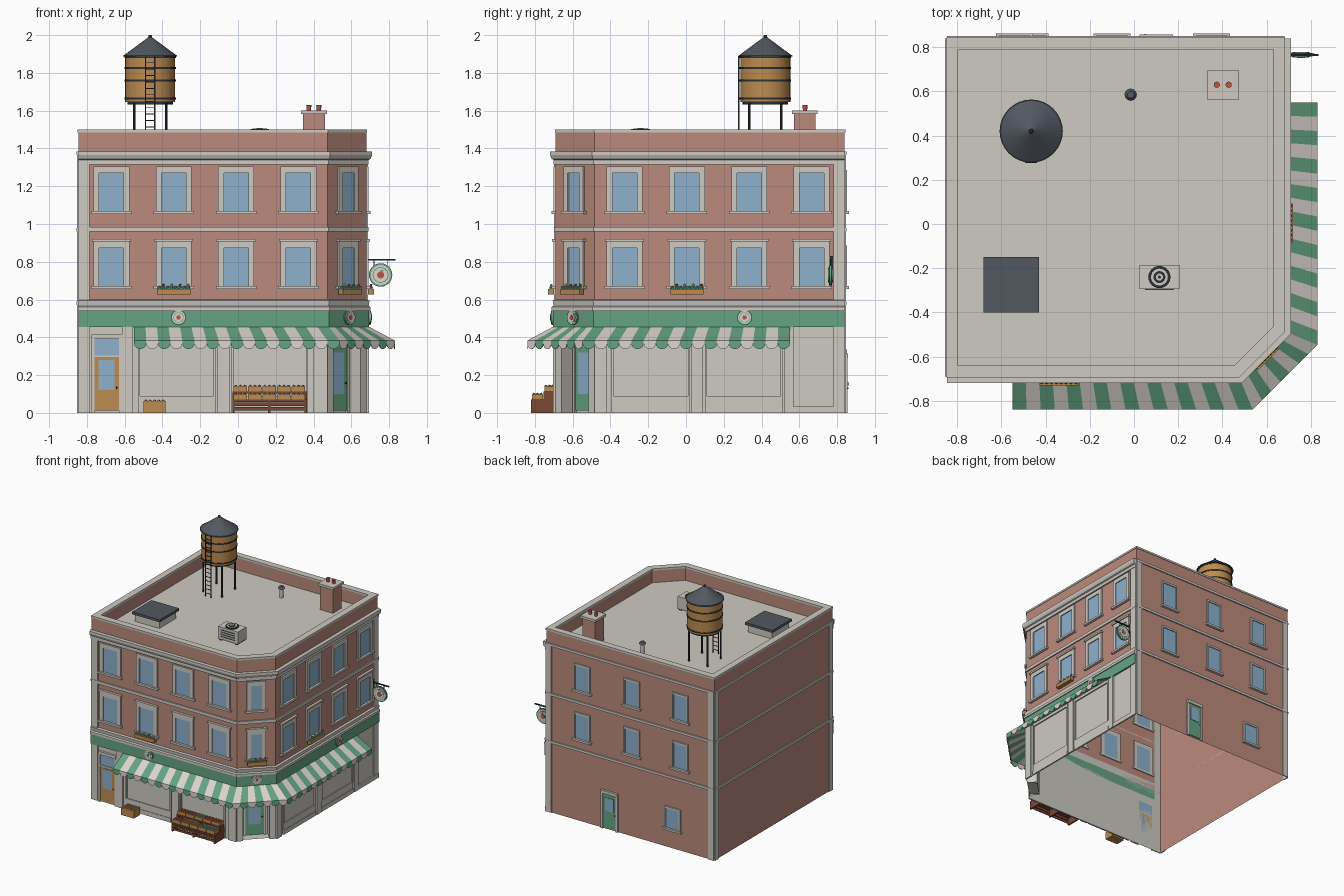
import bpy, bmesh, math, random
from mathutils import Matrix, Vector

random.seed(4)
if "Cube" in bpy.data.objects:
    bpy.data.objects.remove(bpy.data.objects["Cube"])

# Palette
COLOURS = {
    "brick": (.50, .255, .20), "stone": (.62, .595, .545), "cream": (.72, .67, .64),
    "glass": (.27, .44, .61), "green": (.13, .37, .22), "wood": (.51, .26, .08),
    "brown": (.19, .065, .034), "slate": (.084, .098, .117), "iron": (.026, .03, .037),
    "red": (.5, .09, .06)}
NAMES = list(COLOURS)
MATS = []
for name, rgb in COLOURS.items():
    m = bpy.data.materials.new(name)
    m.use_nodes = True
    m.diffuse_color = (*rgb, 1)
    m.node_tree.nodes["Principled BSDF"].inputs["Base Color"].default_value = (*rgb, 1)
    MATS.append(m)


def finish(bm, name, smooth=False, recalc=True):
    """Turn a bmesh into a named object carrying only the materials it uses."""
    if recalc:
        bmesh.ops.recalc_face_normals(bm, faces=bm.faces)
    used = sorted({f.material_index for f in bm.faces})
    for f in bm.faces:
        f.material_index = used.index(f.material_index)
        f.smooth = smooth
    for e in bm.edges:
        e.smooth = len(e.link_faces) == 2 and e.calc_face_angle() < .6
    mesh = bpy.data.meshes.new(name)
    bm.to_mesh(mesh)
    bm.free()
    for i in used:
        mesh.materials.append(MATS[i])
    ob = bpy.data.objects.new(name, mesh)
    bpy.context.collection.objects.link(ob)
    return ob


def paint(verts, colour):
    for f in {f for v in verts for f in v.link_faces}:
        f.material_index = NAMES.index(colour)


def face(bm, pts, colour):
    f = bm.faces.new([bm.verts.new(p) for p in pts])
    f.material_index = NAMES.index(colour)


def box(bm, M, u, d, z, colour):
    """Box in wall space: u along the wall, d outward, z up."""
    mid = Vector((sum(u) / 2, -sum(d) / 2, sum(z) / 2))
    size = (abs(u[1] - u[0]), abs(d[1] - d[0]), abs(z[1] - z[0]), 1)
    r = bmesh.ops.create_cube(bm, size=1, matrix=M @ Matrix.Translation(mid) @ Matrix.Diagonal(size))
    paint(r["verts"], colour)


def cyl(bm, M, r1, r2, h, colour, seg=24):
    r = bmesh.ops.create_cone(bm, cap_ends=True, segments=seg, radius1=r1, radius2=r2, depth=h, matrix=M)
    paint(r["verts"], colour)


def ball(bm, p, r, colour):
    paint(bmesh.ops.create_icosphere(bm, subdivisions=1, radius=r, matrix=Matrix.Translation(p))["verts"], colour)


def at(x, y, z=0, turn=0):
    return Matrix.Translation((x, y, z)) @ Matrix.Rotation(math.radians(turn), 4, "Z")


W, E, S, N = -.845, .68, -.69, .84          # outer walls
CUT, T = .205, math.tan(math.pi / 8)        # cut corner
FRONT, SIDE, BACK, LEFT = at(0, S), at(E, 0, 0, 90), at(0, N, 0, 180), at(W, 0, 0, -90)
CORNER = at(E - CUT / 2, S + CUT / 2, 0, 45)
WORLD = Matrix()


def street(d):
    return [(W, S - d), (E - CUT + d * T, S - d), (E + d, S + CUT - d * T), (E + d, N)]


def ring(d):
    p = street(d)
    return [(W - d, S - d), p[1], p[2], (E + d, N + d), (W - d, N + d)]


def sweep(bm, profile, colour, path=street, closed=False):
    cols = [[bm.verts.new((*xy, z)) for xy in path(d)] for d, z in profile]
    n, count = len(cols), len(cols[0])
    for k in range(count if closed else count - 1):
        for i in range(n):
            a, b, j = cols[i], cols[(i + 1) % n], (k + 1) % count
            bm.faces.new((a[k], a[j], b[j], b[k])).material_index = NAMES.index(colour)
    if not closed:
        for k in (0, -1):
            bm.faces.new([c[k] for c in cols]).material_index = NAMES.index(colour)


def rect(d0, d1, z0, z1):
    return [(d0, z0), (d1, z0), (d1, z1), (d0, z1)]


# Hollow wall shell, with a recessed entrance on the cut corner
bm = bmesh.new()


def sheet(pts, z0, z1, colour):
    for a, b in zip(pts, pts[1:]):
        face(bm, [(*a, z0), (*b, z0), (*b, z1), (*a, z1)], colour)


recess = [(CORNER @ Vector((u, y, 0))).to_2d()[:] for u, y in ((-.1, 0), (-.1, .08), (.1, .08), (.1, 0))]
p = street(0)
sheet(p[:2] + recess + p[2:], 0, .45, "stone")
sheet(p, .45, .55, "stone")
sheet(p, .55, 1.49, "brick")
sheet([p[3], (W, N), p[0]], 0, 1.49, "brick")
face(bm, [(*q, .45) for q in recess], "stone")
face(bm, [(*q, .01) for q in reversed(recess)], "stone")
sheet([*reversed(ring(-.048)), ring(-.048)[-1]], 1.385, 1.49, "brick")
face(bm, [(*q, 1.385) for q in ring(-.048)], "stone")
finish(bm, "walls_and_roof", recalc=False)

# Mouldings: coping, cornice, string course, shop fascia
bm = bmesh.new()
sweep(bm, rect(-.05, .004, 1.485, 1.5), "stone", ring, True)
sweep(bm, [(0, 1.315), (.012, 1.315), (.012, 1.34), (.022, 1.345), (.03, 1.365), (.03, 1.385), (0, 1.385)], "stone")
sweep(bm, rect(0, .01, .96, .985), "stone")
sweep(bm, [(0, .54), (.022, .54), (.022, .56), (.012, .567), (.016, .595), (0, .6)], "stone")
for M, a, b in ((BACK, -E, -W), (LEFT, -N, -S)):
    for z in (.58, .97, 1.375):
        box(bm, M, (a, b), (0, .01), (z - .01, z + .01), "stone")
finish(bm, "mouldings")
bm = bmesh.new()
sweep(bm, rect(0, .014, .455, .542), "green")
finish(bm, "shop_fascia")

# Corner strips
bm = bmesh.new()
for M, a, b in ((FRONT, W, W + .06), (SIDE, N - .06, N), (BACK, -E, .05 - E),
                (BACK, -W - .05, -W), (LEFT, -N, .05 - N), (LEFT, -S - .05, -S)):
    box(bm, M, (a, b), (0, .008), (0, 1.38), "stone")
finish(bm, "corner_strips")

# Windows
bm = bmesh.new()


def window(M, u, z, w=.13, h=.2, jamb=.03, head=.035, hood=False):
    o = w / 2 + jamb
    box(bm, M, (u - w / 2, u + w / 2), (-.008, .004), (z, z + h), "glass")
    for s in (-1, 1):
        box(bm, M, (u + s * w / 2, u + s * o), (-.008, .012), (z, z + h), "stone")
    box(bm, M, (u - o, u + o), (-.008, .012), (z + h, z + h + head), "stone")
    box(bm, M, (u - o - .012, u + o + .012), (-.008, .022), (z - .016, z), "stone")
    if hood:
        box(bm, M, (u - o - .008, u + o + .008), (0, .02), (z + h + head, z + h + head + .014), "stone")


for z, hood in ((.672, True), (1.07, False)):
    for i in range(4):
        window(FRONT, -.67 + .33 * i, z, hood=hood)
        window(SIDE, -.325 + .33 * i, z, hood=hood)
    window(CORNER, 0, z, w=.085, hood=hood)
    for u in (-.35, .1, .54):
        window(BACK, u, z, w=.12, jamb=.012, head=.015)
window(BACK, .47, .16, w=.12, h=.16, jamb=.012, head=.015)
finish(bm, "windows")

# Shop front: piers, sill wall, slim frames
bm = bmesh.new()
for M, piers, bays in (
        (FRONT, ((-.615, -.555), (-.11, -.045), (.4, E - CUT)), ((-.53, -.12), (-.035, .37))),
        (SIDE, ((S + CUT, -.42), (.03, .09), (.52, .57)), ((-.395, .02), (.1, .51)))):
    for q in piers:
        box(bm, M, q, (0, .014), (0, .455), "stone")
    for a, b in bays:
        box(bm, M, (a, b), (0, .012), (0, .035), "stone")
        box(bm, M, (a, b), (0, .008), (.035, .09), "stone")
        for u in (a, b - .01):
            box(bm, M, (u, u + .01), (0, .01), (.09, .43), "stone")
        box(bm, M, (a, b), (0, .01), (.43, .455), "stone")
box(bm, SIDE, (.57, N), (0, .012), (0, .035), "stone")
finish(bm, "shop_front")


# Doors
def door(name, M, u, d, w, h, colour, glass, transom=None):
    global bm
    bm = bmesh.new()
    box(bm, M, (u - w, u + w), (d, d + .008), (.012, h), colour)
    box(bm, M, (u - w * .65, u + w * .65), (d, d + .012), glass, "glass")
    ball(bm, M @ Vector((u + w * .82, -d - .014, h * .45)), .006, "iron")
    top = h
    if transom:
        top = transom[1]
        box(bm, M, (u - w, u + w), (d, d + .007), transom, "glass")
        box(bm, M, (u - w, u + w), (d, d + .012), (h, transom[0]), "stone")
    for s in (-1, 1):
        box(bm, M, (u + s * w, u + s * (w + .016)), (d, d + .014), (0, top), "stone")
    box(bm, M, (u - w - .016, u + w + .016), (d, d + .018), (top, top + .025), "stone")
    finish(bm, name)


door("front_door", FRONT, -.695, 0, .065, .295, "wood", (.12, .28), (.305, .39))
door("corner_door", CORNER, 0, -.08, .07, .35, "green", (.1, .32), (.36, .415))
door("back_door", BACK, -.1, 0, .06, .29, "green", (.15, .26))

# Striped awning with scalloped edge
bm = bmesh.new()
inner, outer = [[Vector(q) for q in street(d)] for d in (.012, .15)]
for pts in (inner, outer):
    pts[0].x, pts[3].y = -.55, .55
for k, count in enumerate((17, 7, 17)):
    for i in range(count):
        colour = ("green", "cream")[(i + k) % 2]
        a, b = [inner[k].lerp(inner[k + 1], j / count) for j in (i, i + 1)]
        c, e = [outer[k].lerp(outer[k + 1], j / count) for j in (i, i + 1)]
        face(bm, [(*a, .457), (*c, .383), (*e, .383), (*b, .457)], colour)
        lobe = [c.lerp(e, .5 - .5 * math.cos(t * math.pi / 8)) for t in range(9)]
        drop = [(*q, .368 - .03 * math.sin(t * math.pi / 8)) for t, q in enumerate(lobe)]
        face(bm, [(*c, .383), *drop, (*e, .383)], colour)
bmesh.ops.remove_doubles(bm, verts=bm.verts, dist=.0005)
awning = finish(bm, "awning", recalc=False)
awning.modifiers.new("cloth", "SOLIDIFY").thickness = .004


# Round emblems and the hanging sign
def emblem(M, r, s=1):
    turn = Matrix.Rotation(math.pi / 2, 4, "X")
    for k, h, colour in ((1, .012, "green"), (.85, .016, "cream"), (.68, .02, "green"), (.6, .024, "cream"), (.3, .028, "red")):
        cyl(bm, M @ turn, r * k, r * k, h * s, colour)
    box(bm, M, (0, r * .25), (-.014 * s, .014 * s), (r * .3, r * .42), "green")


bm = bmesh.new()
for M, u in ((FRONT, -.315), (CORNER, 0), (SIDE, .31)):
    emblem(M @ at(u, -.016, .505), .04)
finish(bm, "fascia_emblems")
bm = bmesh.new()
emblem(at(.755, .765, .73), .062)
box(bm, WORLD, (E, .835), (-.77, -.76), (.806, .814), "iron")
box(bm, WORLD, (E, E + .012), (-.78, -.75), (.76, .83), "iron")
for x in (.72, .79):
    box(bm, WORLD, (x - .002, x + .002), (-.767, -.763), (.77, .81), "iron")
finish(bm, "hanging_sign")

# Flower boxes
bm = bmesh.new()
for M, u, w in ((FRONT, -.34, .088), (CORNER, 0, .072), (SIDE, .005, .088)):
    box(bm, M, (u - w, u + w), (.008, .04), (.626, .656), "wood")
    for i in range(8):
        q = M @ Vector((u + w * (i - 3.5) / 4, -.024, .662))
        ball(bm, q, .011, "green")
        if i % 2:
            ball(bm, q + Vector((0, 0, .014)), .008, random.choice(("red", "cream")))
finish(bm, "flower_boxes")

# Produce stand and crates
bm = bmesh.new()


def crate(x, w, d, z):
    box(bm, WORLD, (x, x + w), d, z, "wood")
    nx, ny = round(w / .022), 3
    for i in range(nx):
        for j in range(ny):
            q = (x + w * (i + .5) / nx, -d[0] - (d[1] - d[0]) * (j + .5) / ny, z[1])
            ball(bm, q, .0095, pick)


for x in (-.03, .16, .353):
    box(bm, WORLD, (x, x + .012), (.695, .82), (0, .066), "brown")
    box(bm, WORLD, (x, x + .012), (.695, .755), (.066, .11), "brown")
for d, z in (((.75, .82), .066), ((.695, .755), .11)):
    box(bm, WORLD, (-.03, .365), d, (z - .008, z + .004), "brown")
for z in (.022, .046):
    box(bm, WORLD, (-.03, .365), (.812, .82), (z - .009, z + .009), "brown")
for d, z in (((.757, .815), (.07, .098)), ((.697, .75), (.114, .14))):
    for i in range(5):
        pick = random.choice(("red", "green", "wood"))
        crate(-.025 + .077 * i, .073, d, z)
finish(bm, "produce_stand")
bm = bmesh.new()
pick = "wood"
crate(-.5, .115, (.72, .8), (0, .062))
finish(bm, "loose_crate")

# Water tower
TOWER = at(-.465, .42)
bm = bmesh.new()
cyl(bm, TOWER @ at(0, 0, 1.77), .132, .132, .25, "wood", 32)
for z in (1.665, 1.76, 1.825, 1.885):
    cyl(bm, TOWER @ at(0, 0, z), .136, .136, .01, "iron", 32)
cyl(bm, TOWER @ at(0, 0, 1.94), .143, .008, .1, "slate", 32)
cyl(bm, TOWER @ at(0, 0, 1.89), .143, .143, .006, "slate", 32)
cyl(bm, TOWER @ at(0, 0, 1.99), .012, .008, .02, "iron", 12)
cyl(bm, TOWER @ at(0, 0, 1.64), .12, .12, .015, "iron", 32)
for x in (-.085, .085):
    for y in (-.085, .085):
        cyl(bm, TOWER @ at(x, y, 1.51), .007, .007, .26, "iron", 8)
for x in (-.024, .024):
    box(bm, TOWER, (x - .003, x + .003), (.138, .144), (1.385, 1.89), "iron")
for i in range(14):
    z = 1.41 + .034 * i
    box(bm, TOWER, (-.024, .024), (.139, .143), (z, z + .004), "iron")
finish(bm, "water_tower", smooth=True)

# Chimney
bm = bmesh.new()
box(bm, WORLD, (.345, .46), (-.685, -.573), (1.385, 1.585), "brick")
box(bm, WORLD, (.333, .472), (-.697, -.561), (1.582, 1.602), "stone")
for x in (.375, .428):
    cyl(bm, at(x, .63, 1.615), .011, .014, .032, "red", 12)
finish(bm, "chimney")

# Vent pipe, roof hatch, cooling unit
bm = bmesh.new()
cyl(bm, at(-.015, .585, 1.425), .014, .014, .08, "stone", 12)
cyl(bm, at(-.015, .585, 1.47), .028, .016, .016, "slate", 12)
finish(bm, "vent_pipe", smooth=True)
bm = bmesh.new()
box(bm, WORLD, (-.665, -.445), (.165, .385), (1.385, 1.445), "stone")
box(bm, WORLD, (-.68, -.43), (.15, .4), (1.445, 1.465), "slate")
finish(bm, "roof_hatch")
bm = bmesh.new()
box(bm, WORLD, (.025, .205), (.185, .295), (1.395, 1.495), "stone")
for x in (.035, .175):
    box(bm, WORLD, (x, x + .02), (.19, .29), (1.385, 1.395), "iron")
for i in range(4):
    z = 1.415 + .018 * i
    box(bm, WORLD, (.05, .18), (.295, .298), (z, z + .007), "slate")
for i, r in enumerate((.05, .038, .027, .016, .007)):
    cyl(bm, at(.115, -.24, 1.497 + .0015 * i), r, r, .012, ("iron", "stone")[i % 2])
finish(bm, "cooling_unit")
